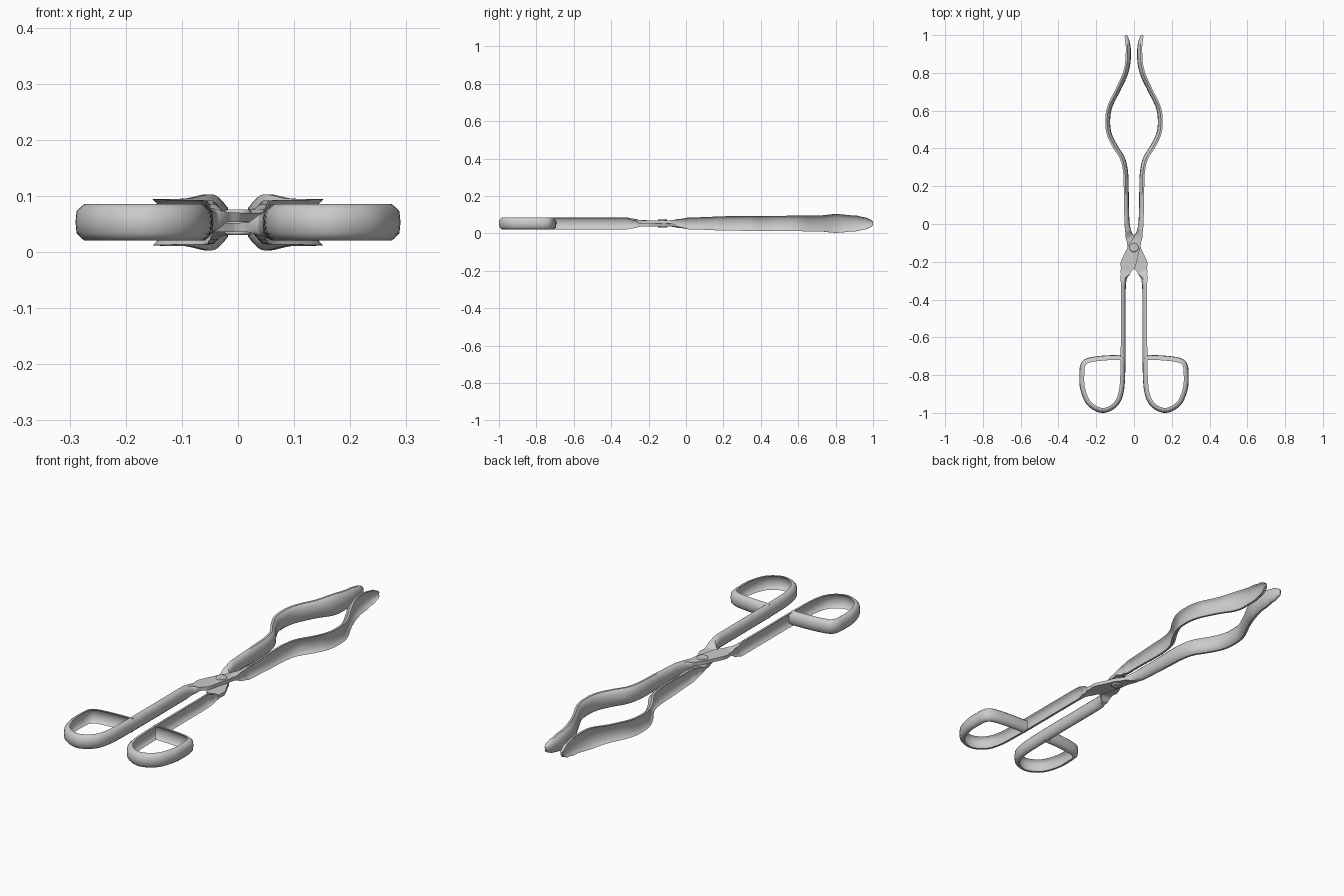
import bpy, bmesh, math
from mathutils import Vector

if "Cube" in bpy.data.objects:
    bpy.data.objects.remove(bpy.data.objects["Cube"])

MID_Z = 0.053

# Centre line of one arm: finger loop, shank, pivot crossing, jaw
PATH = [(-0.058, -0.706), (-0.15, -0.709), (-0.235, -0.720), (-0.268, -0.742), (-0.276, -0.79),
        (-0.272, -0.87), (-0.238, -0.95), (-0.168, -0.987), (-0.10, -0.957), (-0.066, -0.88),
        (-0.058, -0.72), (-0.057, -0.5), (-0.056, -0.31), (-0.048, -0.265), (-0.034, -0.22),
        (0.0, -0.125), (0.022, -0.07), (0.034, -0.02), (0.039, 0.06), (0.041, 0.18),
        (0.044, 0.27), (0.060, 0.345), (0.102, 0.415), (0.132, 0.48), (0.139, 0.55),
        (0.128, 0.62), (0.085, 0.71), (0.048, 0.79), (0.032, 0.86), (0.031, 0.94), (0.043, 1.0)]

# Section along y: (y, sheet thickness, channel depth, height, z offset)
SECTION = [(-1.0, 0.010, 0.008, 0.065, 0), (-0.32, 0.010, 0.008, 0.065, 0),
           (-0.285, 0.025, 0.005, 0.045, 0.003), (-0.25, 0.055, 0, 0.017, 0.009),
           (-0.215, 0.082, 0, 0.016, 0.009), (-0.125, 0.066, 0, 0.016, 0.009),
           (-0.075, 0.045, 0, 0.018, 0.008), (-0.03, 0.020, -0.005, 0.045, 0.002),
           (0.02, 0.010, -0.008, 0.064, 0), (0.25, 0.010, -0.008, 0.078, 0),
           (0.7, 0.010, -0.008, 0.084, 0), (0.80, 0.010, -0.009, 0.100, 0),
           (0.90, 0.010, -0.009, 0.086, 0), (0.96, 0.010, -0.007, 0.065, 0),
           (0.99, 0.010, -0.004, 0.038, 0), (1.0, 0.008, -0.001, 0.016, 0)]

# Channel shape across the strip: (height fraction, bulge)
BULGE = [(-1, -1), (-0.85, -0.2), (-0.6, 0.75), (0, 1), (0.6, 0.75), (0.85, -0.2), (1, -1)]


def spline(points, steps):
    p = [Vector(q) for q in points]
    p = [2 * p[0] - p[1]] + p + [2 * p[-1] - p[-2]]
    out = []
    for a, b, c, d in zip(p, p[1:], p[2:], p[3:]):
        for k in range(steps):
            t = k / steps
            out.append(0.5 * (2 * b + (c - a) * t + (2 * a - 5 * b + 4 * c - d) * t * t
                              + (3 * b - a - 3 * c + d) * t ** 3))
    return out + [p[-2]]


def section_at(y):
    y = max(-1.0, min(1.0, y))
    for a, b in zip(SECTION, SECTION[1:]):
        if y <= b[0]:
            f = (y - a[0]) / (b[0] - a[0])
            f = f * f * (3 - 2 * f)
            return [u + (v - u) * f for u, v in zip(a[1:], b[1:])]
    return SECTION[-1][1:]


def shade(ob):
    bpy.ops.object.select_all(action='DESELECT')
    ob.select_set(True)
    bpy.context.view_layer.objects.active = ob
    bpy.ops.object.shade_smooth_by_angle(angle=math.radians(40))


def make_arm(name, flip):
    bm = bmesh.new()
    pts = spline(PATH, 6)
    rings = []
    for i, p in enumerate(pts):
        tan = (pts[min(i + 1, len(pts) - 1)] - pts[max(i - 1, 0)]).normalized()
        side = Vector((tan.y, -tan.x))
        t, d, h, zo = section_at(p.y)
        prof = [(d * b + t / 2, u * h / 2) for u, b in BULGE]
        prof += [(d * b - t / 2, u * h / 2) for u, b in reversed(BULGE)]
        ring = []
        for n, z in prof:
            q = p + side * n
            # The second arm is the first turned half way round the y axis
            ring.append(bm.verts.new((flip * q.x, q.y, MID_Z + flip * (z + zo))))
        rings.append(ring)
    m = len(rings[0])
    for r, s in zip(rings, rings[1:]):
        for j in range(m):
            k = (j + 1) % m
            bm.faces.new((r[j], r[k], s[k], s[j]))
    # End caps as strips across the sheet
    for r in (rings[0], rings[-1]):
        for j in range(m // 2 - 1):
            bm.faces.new((r[j], r[j + 1], r[m - 2 - j], r[m - 1 - j]))
    bmesh.ops.recalc_face_normals(bm, faces=bm.faces)
    me = bpy.data.meshes.new(name)
    bm.to_mesh(me)
    bm.free()
    ob = bpy.data.objects.new(name, me)
    bpy.context.collection.objects.link(ob)
    shade(ob)


make_arm("left_handle_arm", 1)
make_arm("right_handle_arm", -1)

# Pivot rivet
bpy.ops.mesh.primitive_cylinder_add(vertices=24, radius=0.024, depth=0.046, location=(0, -0.125, MID_Z))
rivet = bpy.context.object
rivet.name = "pivot_rivet"
bevel = rivet.modifiers.new("rounded_edge", 'BEVEL')
bevel.width = 0.004
bevel.segments = 2
shade(rivet)
